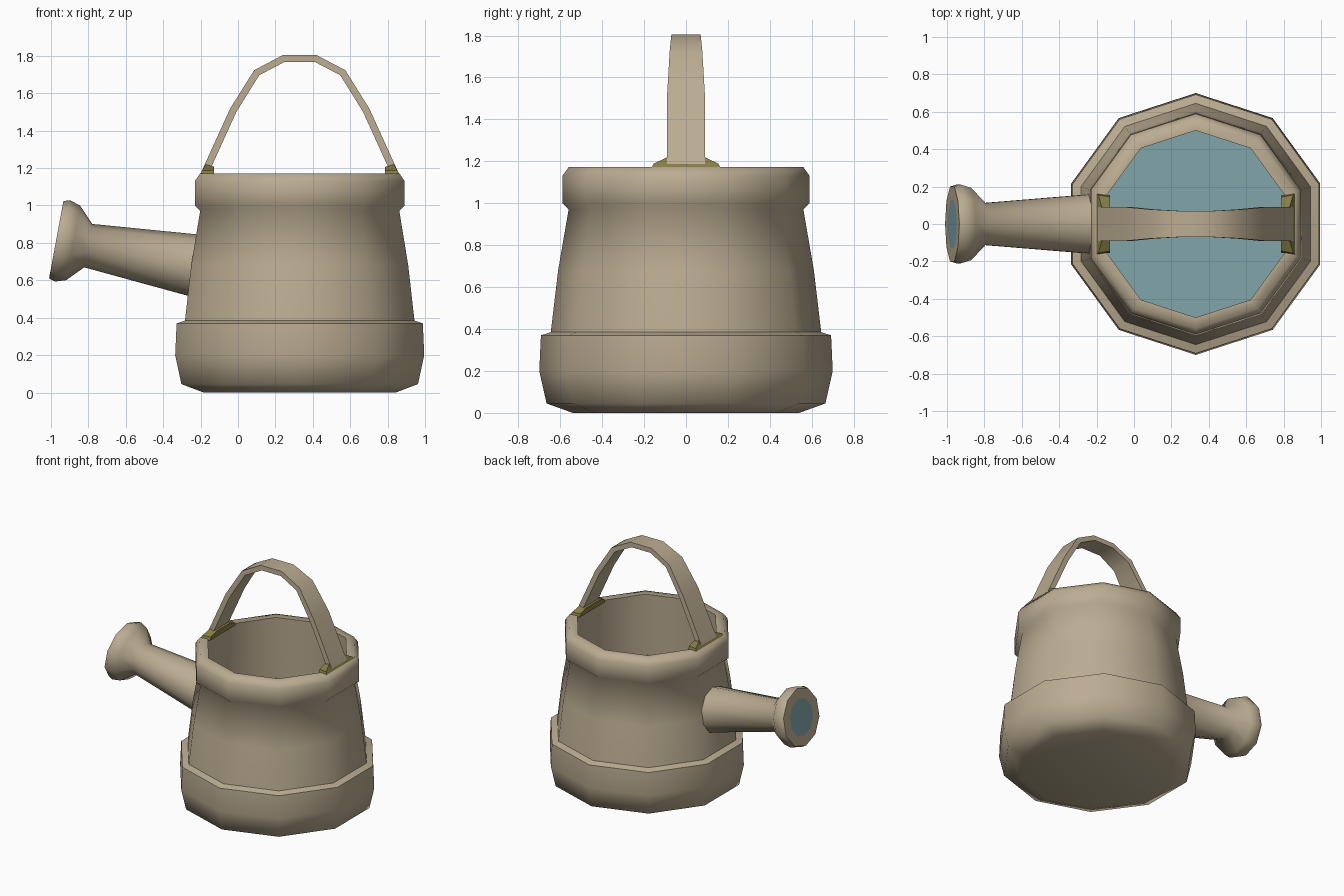
import bpy, bmesh, math
from mathutils import Matrix, Vector

cube = bpy.data.objects.get("Cube")
if cube:
    bpy.data.objects.remove(cube)

CX = 0.33      # centre of the can body
SIDES = 10


def material(name, rgb):
    m = bpy.data.materials.new(name)
    m.use_nodes = True
    m.diffuse_color = (*rgb, 1)
    m.node_tree.nodes["Principled BSDF"].inputs["Base Color"].default_value = (*rgb, 1)
    return m


clay = material("beige_clay", (0.50, 0.416, 0.287))
water = material("water_blue", (0.22, 0.375, 0.405))
brass = material("olive_brass", (0.235, 0.205, 0.058))


def finish(name, bm, mats, angle):
    bmesh.ops.recalc_face_normals(bm, faces=bm.faces)
    mesh = bpy.data.meshes.new(name)
    bm.to_mesh(mesh)
    bm.free()
    for m in mats:
        mesh.materials.append(m)
    ob = bpy.data.objects.new(name, mesh)
    bpy.context.collection.objects.link(ob)
    bpy.ops.object.select_all(action='DESELECT')
    ob.select_set(True)
    bpy.context.view_layer.objects.active = ob
    bpy.ops.object.shade_smooth_by_angle(angle=math.radians(angle))
    return ob


def loft(name, rings, mats, angle):
    """Skin a list of point loops, capping both ends; the last cap takes the last material."""
    bm = bmesh.new()
    loops = [[bm.verts.new(p) for p in ring] for ring in rings]
    for a, b in zip(loops, loops[1:]):
        n = len(a)
        for i in range(n):
            j = (i + 1) % n
            bm.faces.new((a[i], a[j], b[j], b[i]))
    bm.faces.new(loops[0])
    bm.faces.new(loops[-1]).material_index = len(mats) - 1
    return finish(name, bm, mats, angle)


def lathe(name, profile, place, start, mats, angle=60):
    rings = []
    for r, h in profile:
        turns = [start + math.tau * i / SIDES for i in range(SIDES)]
        rings.append([place @ Vector((r * math.cos(t), r * math.sin(t), h)) for t in turns])
    return loft(name, rings, mats, angle)


# Can body: base band, tapered wall, rim, inner wall, water surface
lathe("can_body", [
    (0.54, 0), (0.665, 0.045), (0.70, 0.20), (0.692, 0.37), (0.645, 0.385),
    (0.61, 0.68), (0.56, 0.97), (0.59, 1.0), (0.59, 1.13), (0.56, 1.172),
    (0.50, 1.172), (0.52, 0.70)],
    Matrix.Translation((CX, 0, 0)), math.pi / 2, [clay, water])

# Spout with flared sprinkler head and blue face
tilt = Matrix.Translation((-0.26, 0, 0.685)) @ Matrix.Rotation(math.radians(-79.5), 4, 'Y')
lathe("spout", [
    (0.167, -0.03), (0.118, 0.55), (0.203, 0.632), (0.221, 0.69),
    (0.21, 0.724), (0.135, 0.724)],
    tilt, 0, [clay, water])

# Handle: flat strap swept along a mirrored arch (x offset, z, half width)
half = [(0.505, 1.18, 0.09), (0.355, 1.51, 0.09), (0.23, 1.71, 0.078), (0.085, 1.786, 0.07)]
path = [(-x, z, w) for x, z, w in half] + half[::-1]
rings = []
for i, (x, z, w) in enumerate(path):
    before, after = path[max(i - 1, 0)], path[min(i + 1, len(path) - 1)]
    along = Vector((after[0] - before[0], 0, after[1] - before[1])).normalized()
    out = Vector((-along.z, 0, along.x)) * 0.019
    mid = Vector((CX + x, 0, z))
    side = Vector((0, w, 0))
    rings.append([mid + out + side, mid + out - side, mid - out - side, mid - out + side])
loft("handle", rings, [clay], 40)

# Handle brackets: chamfered blocks on the rim, mirrored
for name, s in (("right_bracket", -1), ("left_bracket", 1)):
    outline = [(-0.165, 1.165), (0.165, 1.165), (0.155, 1.188), (0.09, 1.22),
               (-0.09, 1.22), (-0.155, 1.188)]
    outer = [(CX + s * (0.535 - (z - 1.165) * 0.6), y, z) for y, z in outline]
    inner = [(CX + s * 0.457, y * 0.93, z - (0.013 if z > 1.2 else 0)) for y, z in outline]
    loft(name, [outer, inner], [brass], 20)
